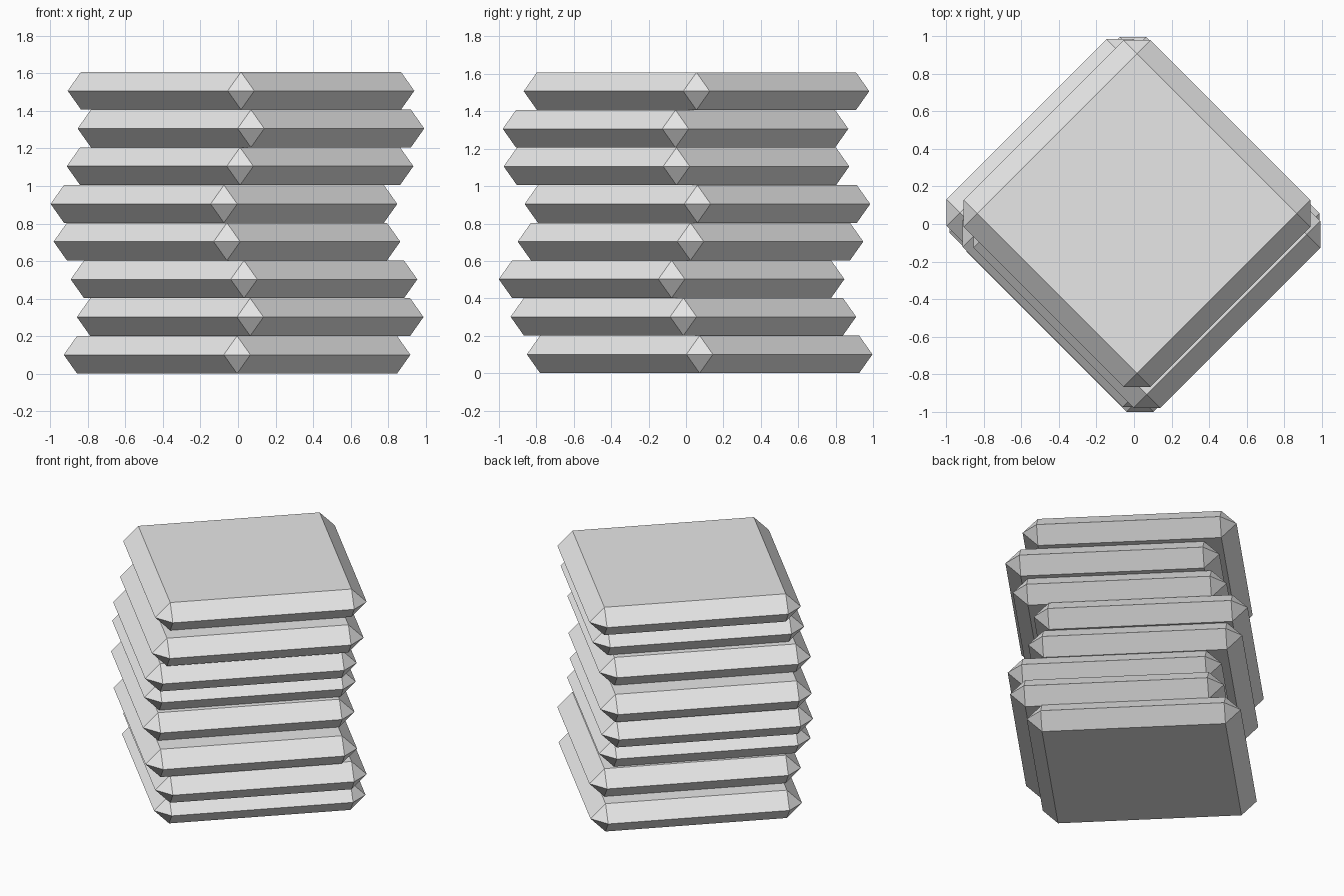
import bpy
import math

cube = bpy.data.objects.get("Cube")
if cube:
    bpy.data.objects.remove(cube, do_unlink=True)

# Plain light grey for every slab
grey = bpy.data.materials.new("light_grey")
grey.use_nodes = True
GREY = (0.8, 0.8, 0.8, 1.0)
grey.diffuse_color = GREY
grey.node_tree.nodes["Principled BSDF"].inputs["Base Color"].default_value = GREY

THICK = 0.201
WIDTH = 7 * THICK

# Sideways shift of each slab, bottom to top
SHIFTS = [(-0.005, 0.073), (0.065, -0.014), (0.032, -0.077), (-0.059, 0.024),
          (-0.075, 0.061), (0.011, -0.051), (0.069, -0.056), (0.016, 0.056)]


def slab(index, x, y):
    """Square slab turned 45 degrees, edges chamfered by half its thickness."""
    bpy.ops.mesh.primitive_cube_add(size=1, location=(x, y, (index + 0.5) * THICK))
    ob = bpy.context.object
    ob.name = f"slab_{index + 1}"
    ob.scale = (WIDTH, WIDTH, THICK)
    bpy.ops.object.transform_apply(location=False, rotation=False, scale=True)
    ob.rotation_euler.z = math.radians(45)
    bevel = ob.modifiers.new("chamfer", 'BEVEL')
    bevel.width = THICK * 0.4999
    bevel.segments = 1
    bevel.limit_method = 'NONE'
    ob.data.materials.append(grey)


for i, (x, y) in enumerate(SHIFTS):
    slab(i, x, y)
